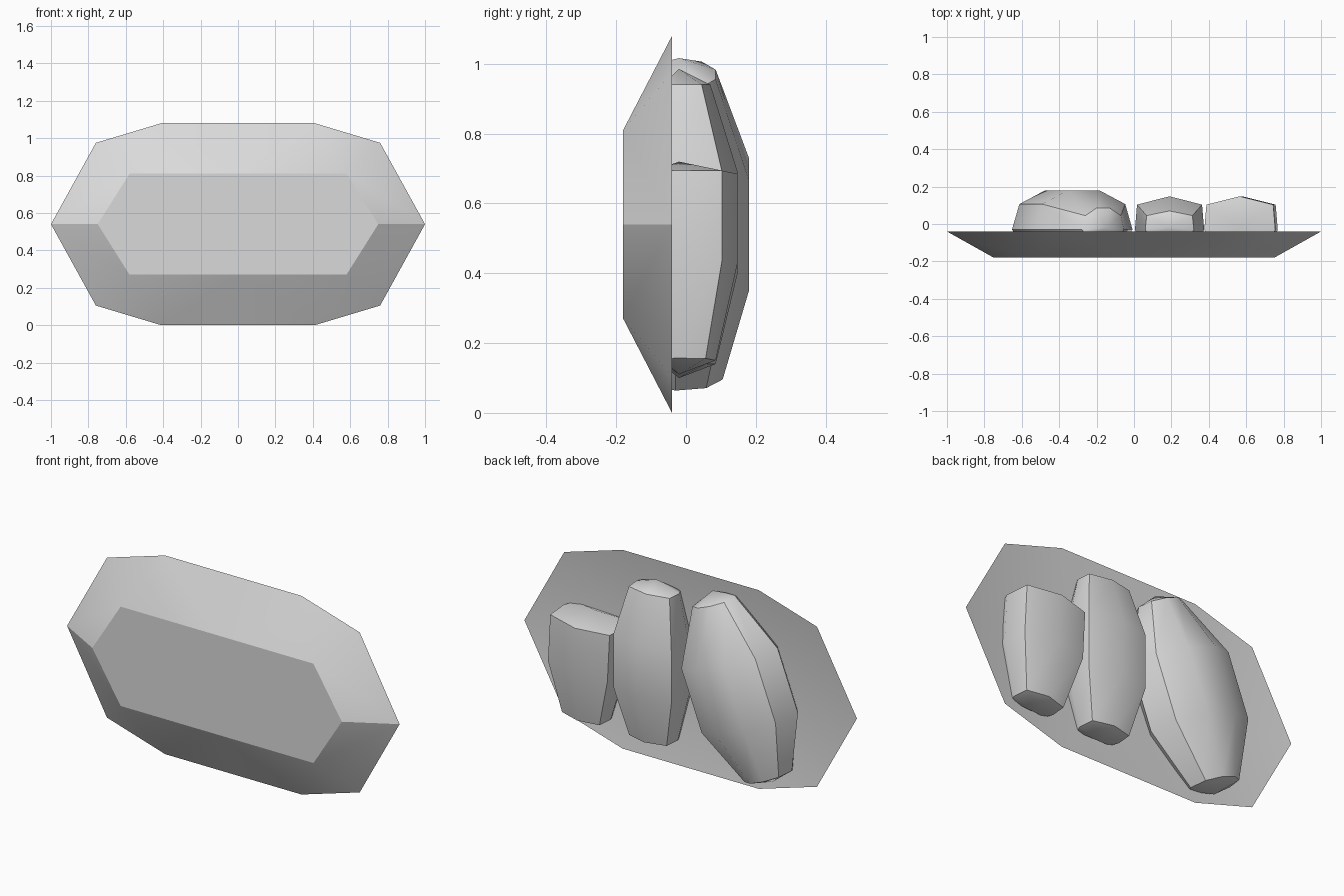
import bpy, bmesh
from math import sin, cos, radians

cube = bpy.data.objects.get("Cube")
if cube:
    bpy.data.objects.remove(cube)

grey = bpy.data.materials.new("plain_grey")
grey.use_nodes = True
colour = (0.7, 0.7, 0.7, 1)
grey.diffuse_color = colour
grey.node_tree.nodes["Principled BSDF"].inputs["Base Color"].default_value = colour

MID = 0.54  # height of the dish centre


def finish(name, bm, angle):
    """Turn a bmesh into a smooth-shaded object with sharp edges kept."""
    bmesh.ops.remove_doubles(bm, verts=bm.verts[:], dist=0.0005)
    bmesh.ops.recalc_face_normals(bm, faces=bm.faces[:])
    mesh = bpy.data.meshes.new(name)
    bm.to_mesh(mesh)
    bm.free()
    obj = bpy.data.objects.new(name, mesh)
    bpy.context.collection.objects.link(obj)
    mesh.materials.append(grey)
    bpy.ops.object.select_all(action='DESELECT')
    obj.select_set(True)
    bpy.context.view_layer.objects.active = obj
    bpy.ops.object.shade_smooth_by_angle(angle=radians(angle))
    return obj


def make_dish():
    """Faceted dish: one quadrant of faces mirrored four ways."""
    bm = bmesh.new()
    rim = [(1, -0.04, 0), (0.76, -0.04, 0.435), (0.41, -0.04, MID), (0, -0.04, MID)]
    base = [(0.75, -0.18, 0), (0.58, -0.18, 0.27), (0, -0.18, 0.27)]
    floor = [(0.45, -0.11, 0), (0, -0.11, 0)]
    centre = (0, -0.18, 0)
    faces = [
        # outer wall
        (rim[0], rim[1], base[1], base[0]),
        (rim[1], rim[2], base[1]),
        (rim[2], rim[3], base[2], base[1]),
        # flat underside
        (base[0], base[1], base[2], centre),
        # shallow hollow
        (rim[0], rim[1], floor[0]),
        (rim[1], rim[2], floor[0]),
        (rim[2], rim[3], floor[1], floor[0]),
    ]
    for sx in (1, -1):
        for sz in (1, -1):
            for face in faces:
                bm.faces.new([bm.verts.new((sx * x, y, MID + sz * z)) for x, y, z in face])
    return finish("dish", bm, 25)


def make_loaf(name, cx, cz, tilt, section, rings, tips):
    """Loft a half section, mirrored, through rings of (offset, width, height)."""
    outline = section + [(-w, h) for w, h in reversed(section) if w > 0]
    s, c = sin(radians(tilt)), cos(radians(tilt))
    bm = bmesh.new()

    def point(along, across, y):
        return bm.verts.new((cx + along * s + across * c, y - 0.03, cz + along * c - across * s))

    loops = [[point(a, w * u, h * v) for u, v in outline] for a, w, h in rings]
    n = len(outline)
    for low, high in zip(loops, loops[1:]):
        for i in range(n):
            j = (i + 1) % n
            bm.faces.new((low[i], low[j], high[j], high[i]))
    # pointed fan at each end
    for loop, along in zip((loops[0], loops[-1]), tips):
        tip = point(along, 0, 0.01)
        for i in range(n):
            bm.faces.new((loop[i], loop[(i + 1) % n], tip))
    return finish(name, bm, 40)


make_dish()

round_section = [(0.8, -0.33), (1, 0), (0.85, 0.65), (0.32, 1)]
ridge_section = [(0.85, -0.36), (1, 0), (0.94, 0.75), (0, 1)]

make_loaf("large_loaf", -0.33, 0.54, 21, round_section,
          [(-0.46, 0.13, 0.135), (-0.17, 0.28, 0.21), (0.17, 0.28, 0.21), (0.46, 0.12, 0.115)],
          (-0.5, 0.51))
make_loaf("middle_loaf", 0.19, 0.54, 0, ridge_section,
          [(-0.4, 0.12, 0.115), (-0.14, 0.185, 0.178), (0.15, 0.185, 0.178), (0.4, 0.13, 0.1)],
          (-0.44, 0.445))
make_loaf("cut_loaf", 0.58, 0.41, -3, ridge_section,
          [(-0.26, 0.12, 0.115), (0.02, 0.19, 0.178), (0.275, 0.19, 0.178)],
          (-0.3, 0.31))
